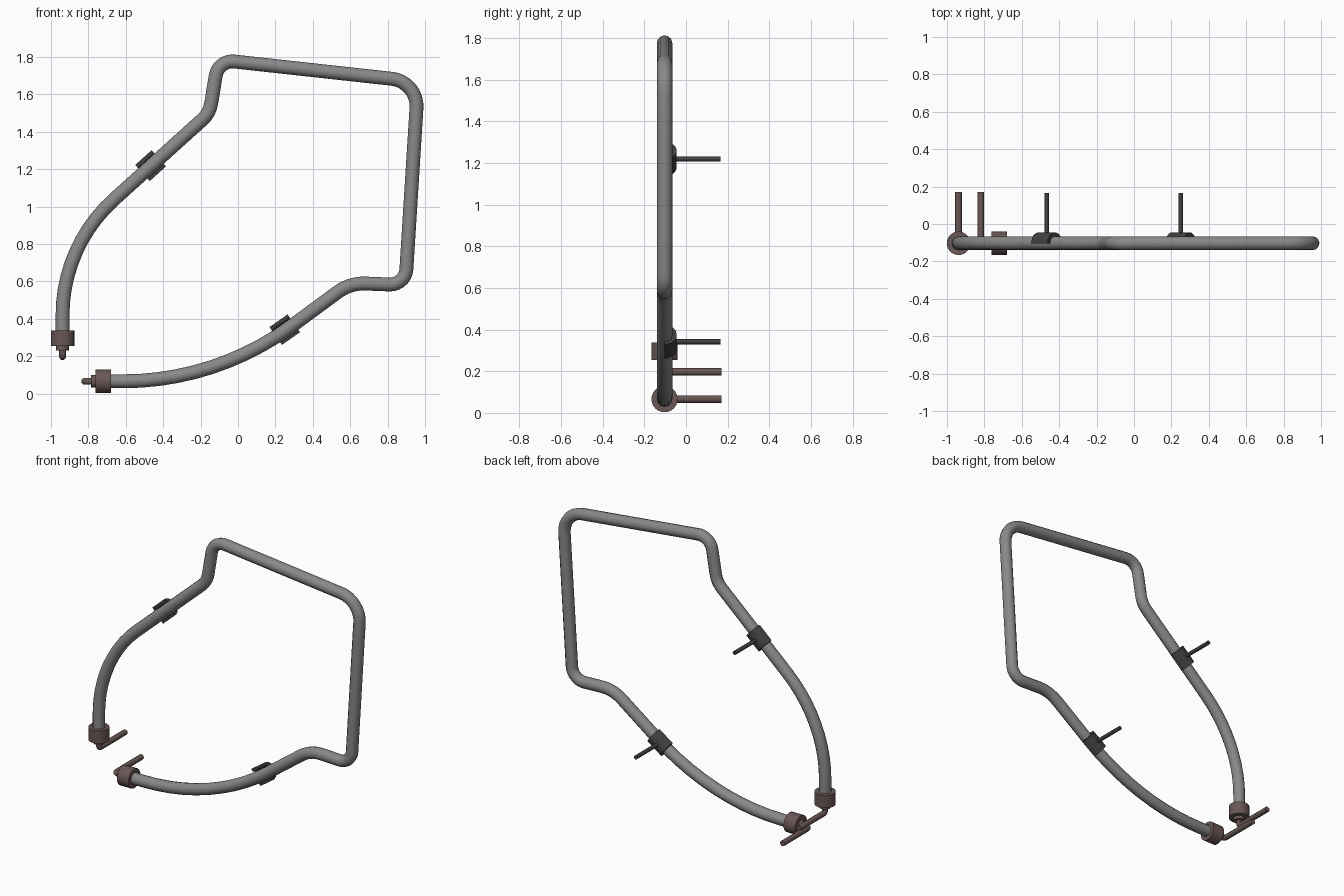
import bpy, bmesh, math
from mathutils import Vector

cube = bpy.data.objects.get("Cube")
if cube:
    bpy.data.objects.remove(cube, do_unlink=True)

PLANE_Y = -0.103   # depth of the bent frame
BACK_Y = 0.17      # where all rods end
TUBE_R = 0.037


def material(name, rgb):
    m = bpy.data.materials.new(name)
    m.use_nodes = True
    color = (*rgb, 1)
    m.diffuse_color = color
    m.node_tree.nodes["Principled BSDF"].inputs["Base Color"].default_value = color
    return m


STEEL = material("grey steel", (0.25, 0.25, 0.25))
BROWN = material("brown metal", (0.14, 0.095, 0.09))
DARK = material("dark clip", (0.05, 0.05, 0.05))


def activate(obj):
    bpy.ops.object.select_all(action="DESELECT")
    obj.select_set(True)
    bpy.context.view_layer.objects.active = obj


def smooth(obj):
    activate(obj)
    bpy.ops.object.shade_smooth_by_angle(angle=math.radians(35))


def fillet(corners):
    """Round each (point, tangent length, steps) corner with a circular arc."""
    pts = [corners[0][0]]
    for (a, _, _), (p, d, n), (b, _, _) in zip(corners, corners[1:], corners[2:]):
        u, v = (a - p).normalized(), (b - p).normalized()
        w = math.sin(u.angle(v) / 2)
        p0, p2 = p + u * d, p + v * d
        for i in range(n + 1):
            t = i / n
            k0, k1, k2 = (1 - t) ** 2, 2 * w * t * (1 - t), t * t
            pts.append((p0 * k0 + p * k1 + p2 * k2) / (k0 + k1 + k2))
    return pts + [corners[-1][0]]


def pipe(name, pts, radius, mat):
    curve = bpy.data.curves.new(name, "CURVE")
    curve.dimensions = "3D"
    curve.bevel_depth = radius
    curve.bevel_resolution = 4
    curve.use_fill_caps = True
    spline = curve.splines.new("POLY")
    spline.points.add(len(pts) - 1)
    for sp, p in zip(spline.points, pts):
        sp.co = (*p, 1)
    obj = bpy.data.objects.new(name, curve)
    bpy.context.collection.objects.link(obj)
    curve.materials.append(mat)
    activate(obj)
    bpy.ops.object.convert(target="MESH")
    smooth(bpy.context.object)


def cylinder(name, a, b, radius, mat):
    bpy.ops.mesh.primitive_cylinder_add(vertices=24, radius=radius, depth=(b - a).length,
                                        location=(a + b) / 2)
    obj = bpy.context.object
    obj.name = name
    obj.rotation_euler = (b - a).to_track_quat("Z", "Y").to_euler()
    obj.data.materials.append(mat)
    smooth(obj)


def at(x, z, y=PLANE_Y):
    return Vector((x, y, z))


# Bent frame tube, running from the upper coupling round to the lower one
frame = [(at(-0.938, 0.30), 0, 0),
         (at(-0.938, 0.79), 0.37, 10),
         (at(-0.152, 1.50), 0.05, 4),
         (at(-0.105, 1.785), 0.085, 7),
         (at(0.963, 1.668), 0.14, 8),
         (at(0.895, 0.58), 0.085, 7),
         (at(0.60, 0.592), 0.08, 5),
         (at(-0.115, 0.066), 0.50, 10),
         (at(-0.72, 0.066), 0, 0)]
pipe("frame_tube", fillet(frame), TUBE_R, STEEL)


# Couplings: sleeve, collar and an elbow rod turning to the back
def coupling(name, start, out):
    sleeve_end = start + out * 0.083
    collar_end = start + out * 0.105
    bend = start + out * 0.14
    cylinder(name + "_sleeve", start, sleeve_end, 0.063, BROWN)
    cylinder(name + "_collar", sleeve_end - out * 0.01, collar_end, 0.034, BROWN)
    rod = [(sleeve_end, 0, 0), (bend, 0.018, 4),
           (Vector((bend.x, BACK_Y, bend.z)), 0, 0)]
    pipe(name + "_rod", fillet(rod), 0.018, BROWN)


coupling("upper_coupling", at(-0.938, 0.337), Vector((0, 0, -1)))
coupling("lower_coupling", at(-0.68, 0.066), Vector((-1, 0, 0)))


# Clips: half shells hugging the back of the tube, each with a thin rod
def clip(name, center, angle, length=0.118, outer=0.058, n=12):
    along = Vector((math.cos(angle), 0, math.sin(angle)))
    side = Vector((-along.z, 0, along.x))
    back = Vector((0, 1, 0))

    def arc(r):
        return [center - along * length / 2
                + (side * math.cos(math.pi * i / n) + back * math.sin(math.pi * i / n)) * r
                for i in range(n + 1)]

    bm = bmesh.new()
    o = [bm.verts.new(p) for p in arc(outer)]
    k = [bm.verts.new(p) for p in arc(TUBE_R)]
    ring = [bm.faces.new((o[i], o[i + 1], k[i + 1], k[i])) for i in range(n)]
    grown = bmesh.ops.extrude_face_region(bm, geom=ring, use_keep_orig=True)["geom"]
    bmesh.ops.translate(bm, vec=along * length,
                        verts=[g for g in grown if isinstance(g, bmesh.types.BMVert)])
    bmesh.ops.recalc_face_normals(bm, faces=bm.faces)
    mesh = bpy.data.meshes.new(name + "_shell")
    bm.to_mesh(mesh)
    bm.free()
    mesh.materials.append(DARK)
    obj = bpy.data.objects.new(name + "_shell", mesh)
    bpy.context.collection.objects.link(obj)
    smooth(obj)
    cylinder(name + "_rod", center + back * 0.045,
             Vector((center.x, BACK_Y - 0.005, center.z)), 0.0125, DARK)


clip("upper_clip", at(-0.467, 1.219), math.radians(42))
clip("lower_clip", at(0.25, 0.342), math.radians(35))
